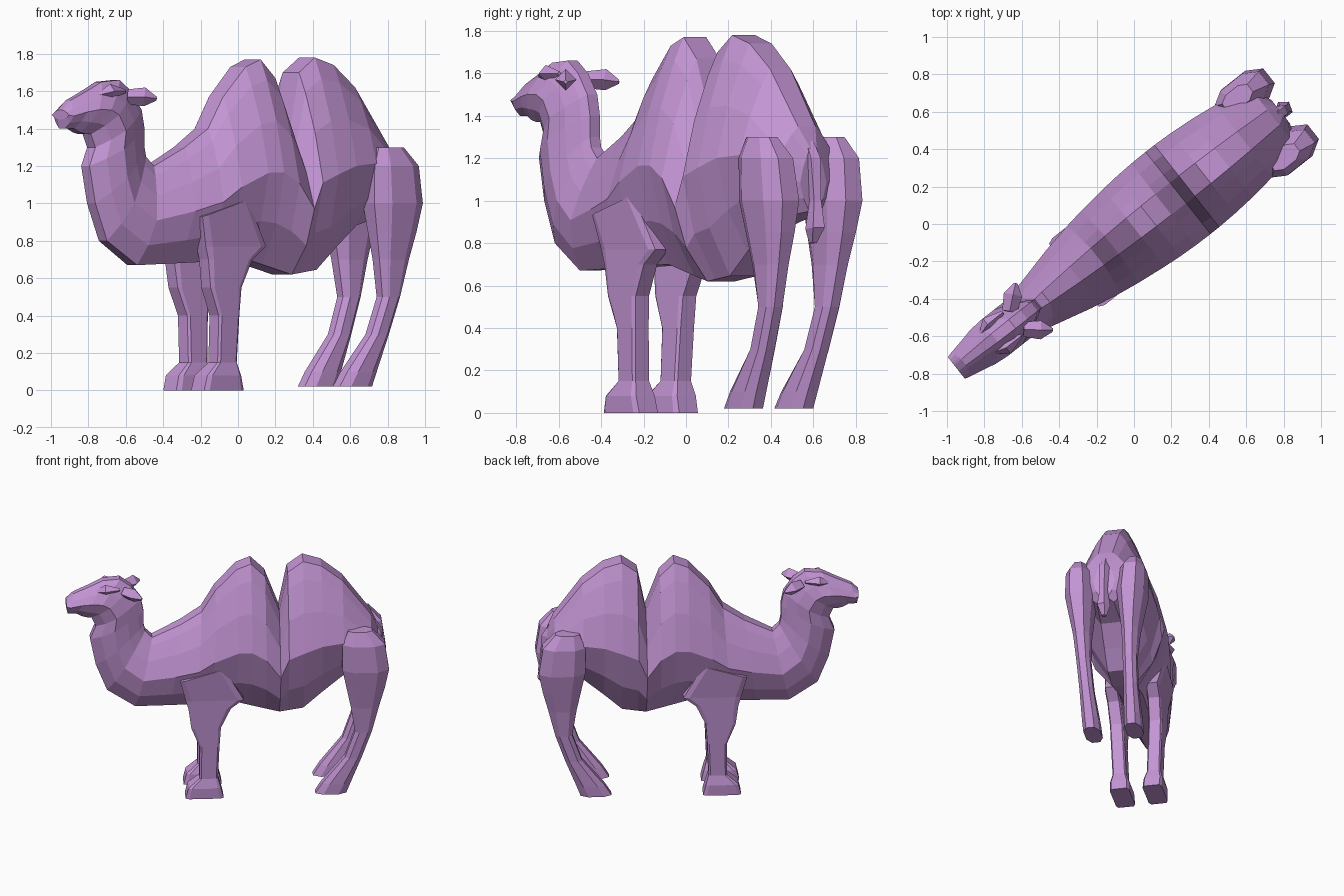
import bpy, bmesh
from math import radians, cos, sin, tau
from mathutils import Matrix, Vector

default_cube = bpy.data.objects.get("Cube")
if default_cube:
    bpy.data.objects.remove(default_cube)

# One flat colour for the whole animal
COLOUR = (0.55, 0.3, 0.66, 1)
hide = bpy.data.materials.new("soft_purple")
hide.diffuse_color = COLOUR
hide.use_nodes = True
hide.node_tree.nodes["Principled BSDF"].inputs["Base Color"].default_value = COLOUR

# Parts are built along local x with the head at -x, then turned on the ground
TURN = Matrix.Translation((0, -0.02, 0)) @ Matrix.Rotation(radians(38.3), 4, 'Z')


def loft(name, rings):
    """Skin a list of equal closed rings and cap both ends."""
    bm = bmesh.new()
    loops = [[bm.verts.new(TURN @ Vector(point)) for point in ring] for ring in rings]
    count = len(loops[0])
    for lower, upper in zip(loops, loops[1:]):
        for i in range(count):
            j = (i + 1) % count
            bm.faces.new((lower[i], lower[j], upper[j], upper[i]))
    bm.faces.new(loops[0])
    bm.faces.new(loops[-1])
    bmesh.ops.recalc_face_normals(bm, faces=bm.faces)
    mesh = bpy.data.meshes.new(name)
    bm.to_mesh(mesh)
    bm.free()
    mesh.materials.append(hide)
    bpy.context.collection.objects.link(bpy.data.objects.new(name, mesh))


def follow(line, x):
    """Height of a polyline at x, held level beyond its ends."""
    for (xa, za), (xb, zb) in zip(line, line[1:]):
        if x <= xb:
            share = max(0, (x - xa) / (xb - xa))
            return za + (zb - za) * share
    return line[-1][1]


def body_ring(top, bottom, width):
    """Upright ring between two points of the side outline, widest below the middle."""
    top, bottom = Vector((top[0], 0, top[1])), Vector((bottom[0], 0, bottom[1]))
    girth = [(0, .25), (.1, .45), (.3, .75), (.55, 1), (.8, .75), (1, .3)]
    flank = [top.lerp(bottom, share) + Vector((0, width * reach, 0)) for share, reach in girth]
    return flank + [Vector((p.x, -p.y, p.z)) for p in reversed(flank)]


def leg(name, side, inset, corner, tilt, outline):
    """Leg from (height, front, back, half width) rows, splaying outward as it rises."""
    rings = []
    for height, front, back, half in outline:
        middle = inset + height * .04
        ring = []
        # Rectangle with cut corners, walked edge by edge
        for u, v in ((corner, 0), (1 - corner, 0), (1, corner), (1, 1 - corner),
                     (1 - corner, 1), (corner, 1), (0, 1 - corner), (0, corner)):
            x = front + (back - front) * u
            y = side * (middle + half * (2 * v - 1))
            ring.append(Vector((x, y, height)))
        rings.append(ring)
    # The top of the limb slopes up towards the back
    for point in rings[0]:
        point.z += tilt * (point.x - outline[0][1])
    loft(name, rings)


def spindle(name, path, radii, sides):
    """Faceted tube along a path, with its own radius at each point."""
    path = [Vector(point) for point in path]
    facing = (path[-1] - path[0]).to_track_quat('Z', 'Y')
    angles = [tau * i / sides for i in range(sides)]
    loft(name, [[centre + facing @ Vector((cos(a), sin(a), 0)) * radius for a in angles]
                for centre, radius in zip(path, radii)])


# Torso: back line with two humps, over a sagging belly line
back_line = [(1, 1.25), (.95, 1.35), (.75, 1.62), (.6, 1.74), (.47, 1.78), (.36, 1.7), (.3, 1.4),
             (.2, 1.67), (.1, 1.77), (0, 1.73), (-.15, 1.57), (-.25, 1.4), (-.4, 1.3), (-.6, 1.2)]
belly_line = [(-.7, .67), (0, .7), (.3, .62), (.5, .65), (.7, .87), (1, .95)]
rings = []
for x, z in back_line:
    below = x + min(x, 0) * .2
    width = .28 - .17 * (x - .3) ** 2
    rings.append(body_ring((x, z), (below, follow(belly_line, below)), width))
# The rump closes narrow between the thighs
for point in rings[0]:
    point.y *= .4

# Neck and head: nape and throat lines, tapering to the snout
nape = [(-.65, 1.25), (-.66, 1.3), (-.66, 1.4), (-.68, 1.5), (-.75, 1.6), (-.83, 1.66),
        (-.95, 1.65), (-1.05, 1.6), (-1.16, 1.55), (-1.21, 1.5)]
throat = [(-.92, .8), (-1, 1), (-1.04, 1.2), (-1, 1.3), (-1.03, 1.37), (-1.06, 1.37),
          (-1.1, 1.38), (-1.14, 1.4), (-1.2, 1.4), (-1.21, 1.45)]
for above, below in zip(nape, throat):
    width = .12 + .15 * min(0, above[0] + .9)
    rings.append(body_ring(above, below, width))
loft("body_neck_and_head", rings)

# Front legs have a broad flat shoulder; hind legs have a round thigh and bent hock
front_outline = [(.93, -.41, -.1, .07), (.77, -.37, .04, .05), (.7, -.35, -.05, .05),
                 (.55, -.33, -.12, .05), (.4, -.27, -.13, .05), (.15, -.27, -.14, .05),
                 (.08, -.35, -.12, .07), (0, -.37, -.1, .07)]
hind_outline = [(1.3, .78, .95, .05), (1.2, .74, 1.04, .09), (1, .74, 1.07, .1),
                (.85, .77, 1.04, .08), (.7, .8, 1, .06), (.5, .83, .95, .05),
                (.3, .76, .88, .05), (.1, .6, .8, .06), (.02, .55, .77, .06)]

for label, side in (("left", -1), ("right", 1)):
    leg(f"front_leg_{label}", side, .12, .1, .3, front_outline)
    leg(f"hind_leg_{label}", side, .15, .25, 0, hind_outline)
    # Ear pointing out and back
    spindle(f"ear_{label}", [(-.8, side * .06, 1.57), (-.73, side * .12, 1.57), (-.68, side * .16, 1.56)],
            [.04, .05, .01], 4)
    # Brow ridge above the eye
    spindle(f"brow_{label}", [(-1, side * .06, 1.58), (-.93, side * .08, 1.6), (-.83, side * .08, 1.6)],
            [.01, .04, .01], 4)

# Tail hanging between the thighs, with a tuft at the end
spindle("tail", [(.96, 0, 1.28), (1, 0, 1.2), (1.02, 0, 1), (1.02, 0, .87), (1, 0, .8)],
        [.03, .04, .03, .05, .02], 5)
